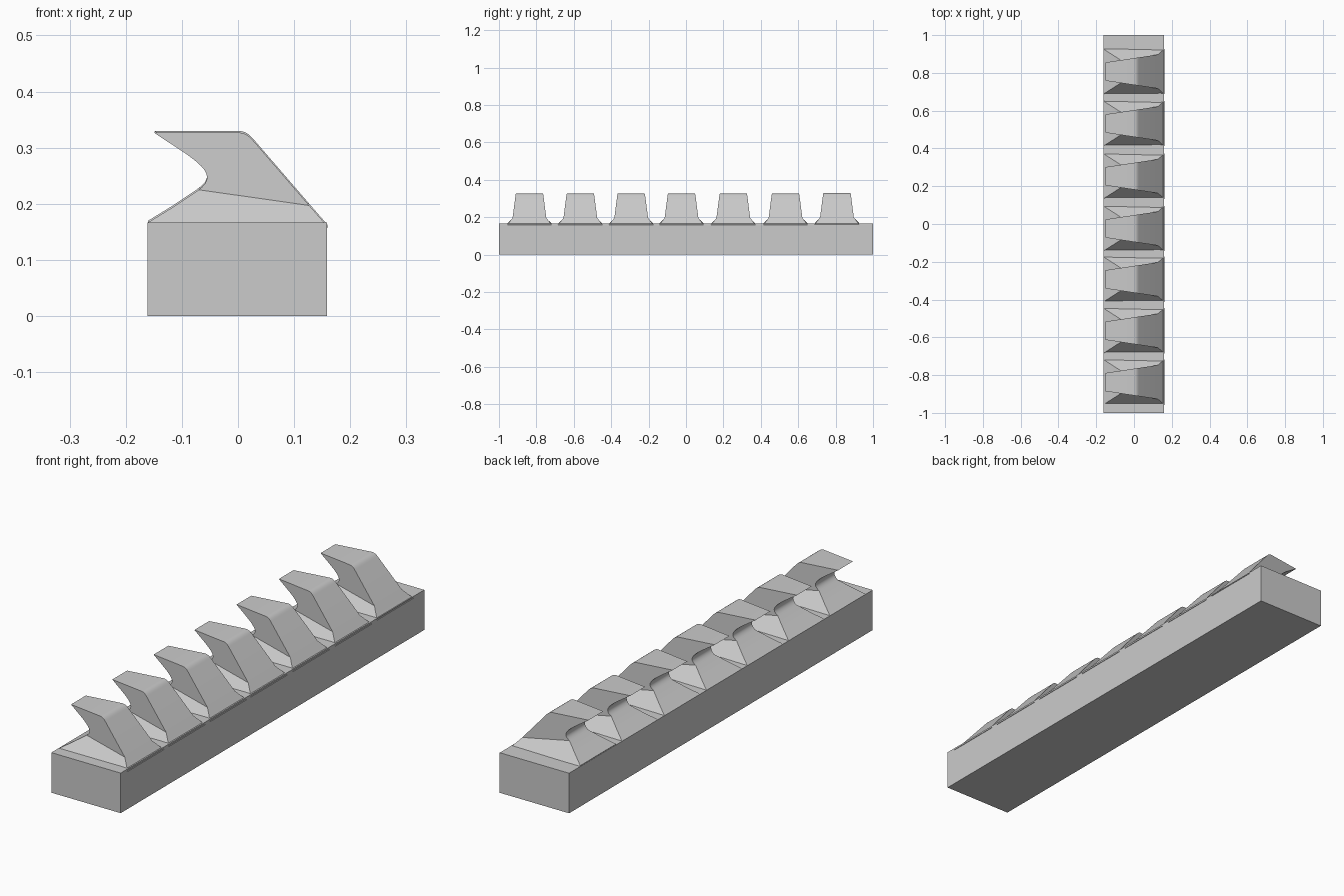
import bpy, bmesh
from mathutils import Vector
from mathutils.geometry import interpolate_bezier

cube = bpy.data.objects.get("Cube")
if cube:
    bpy.data.objects.remove(cube, do_unlink=True)

# Single plain grey
grey = bpy.data.materials.new("plain grey")
grey.use_nodes = True
colour = (0.6, 0.6, 0.6, 1)
grey.diffuse_color = colour
grey.node_tree.nodes["Principled BSDF"].inputs["Base Color"].default_value = colour


def add_object(name, bm):
    bmesh.ops.recalc_face_normals(bm, faces=bm.faces)
    mesh = bpy.data.meshes.new(name)
    bm.to_mesh(mesh)
    bm.free()
    mesh.materials.append(grey)
    obj = bpy.data.objects.new(name, mesh)
    bpy.context.collection.objects.link(obj)
    return obj


def curve(a, b, c, d, steps):
    pts = [Vector((p[0], p[1], 0)) for p in (a, b, c, d)]
    return [(p.x, p.y) for p in interpolate_bezier(*pts, steps)]


def wedge(points):
    # The blade widens steadily towards the sloping side
    return [(x, z, 0.071 + 0.15 * x) for x, z in points]


# Base bar
bm = bmesh.new()
bmesh.ops.create_cube(bm, size=1)
bmesh.ops.scale(bm, vec=(0.32, 2, 0.167), verts=bm.verts)
bmesh.ops.translate(bm, vec=(-0.001, 0, 0.0835), verts=bm.verts)
add_object("base_bar", bm)

# Blade outline: slope foot, rounded crest, hooked tip, hollow, then flared foot
crest = curve((0.026, 0.314), (0.018, 0.323), (0.01, 0.327), (0, 0.327), 6)
hollow = curve((-0.15, 0.327), (-0.105, 0.296), (-0.055, 0.27), (-0.055, 0.247), 12)
throat = curve((-0.055, 0.247), (-0.055, 0.238), (-0.062, 0.231), (-0.07, 0.225), 5)
blade = wedge([(0.127, 0.197)] + crest + hollow + throat[1:])
foot = [(-0.116, 0.194, 0.09), (-0.16, 0.167, 0.118), (-0.16, 0.16, 0.12),
        (0.161, 0.158, 0.12)]
outline = blade + foot


def add_tooth(name, y, lift):
    bm = bmesh.new()
    sides = [[bm.verts.new((x, y + s * w, z + lift)) for x, z, w in outline]
             for s in (-1, 1)]
    n, k = len(outline), len(blade)
    for i in range(n):
        j = (i + 1) % n
        bm.faces.new((sides[0][i], sides[0][j], sides[1][j], sides[1][i]))
    for side in sides:
        bm.faces.new(side[:k])                      # upright blade side
        bm.faces.new([side[0]] + side[k - 1:])      # flared foot side
    return add_object(name, bm)


teeth = [add_tooth(f"tooth_{i + 1}", y, 0.003 if i == 6 else 0)
         for i, y in enumerate((-0.837, -0.565, -0.293, -0.024, 0.253, 0.532, 0.807))]

# Smooth the curves, keep the edges crisp
bpy.ops.object.select_all(action="DESELECT")
for tooth in teeth:
    tooth.select_set(True)
bpy.context.view_layer.objects.active = teeth[0]
bpy.ops.object.shade_smooth_by_angle(angle=0.5)
